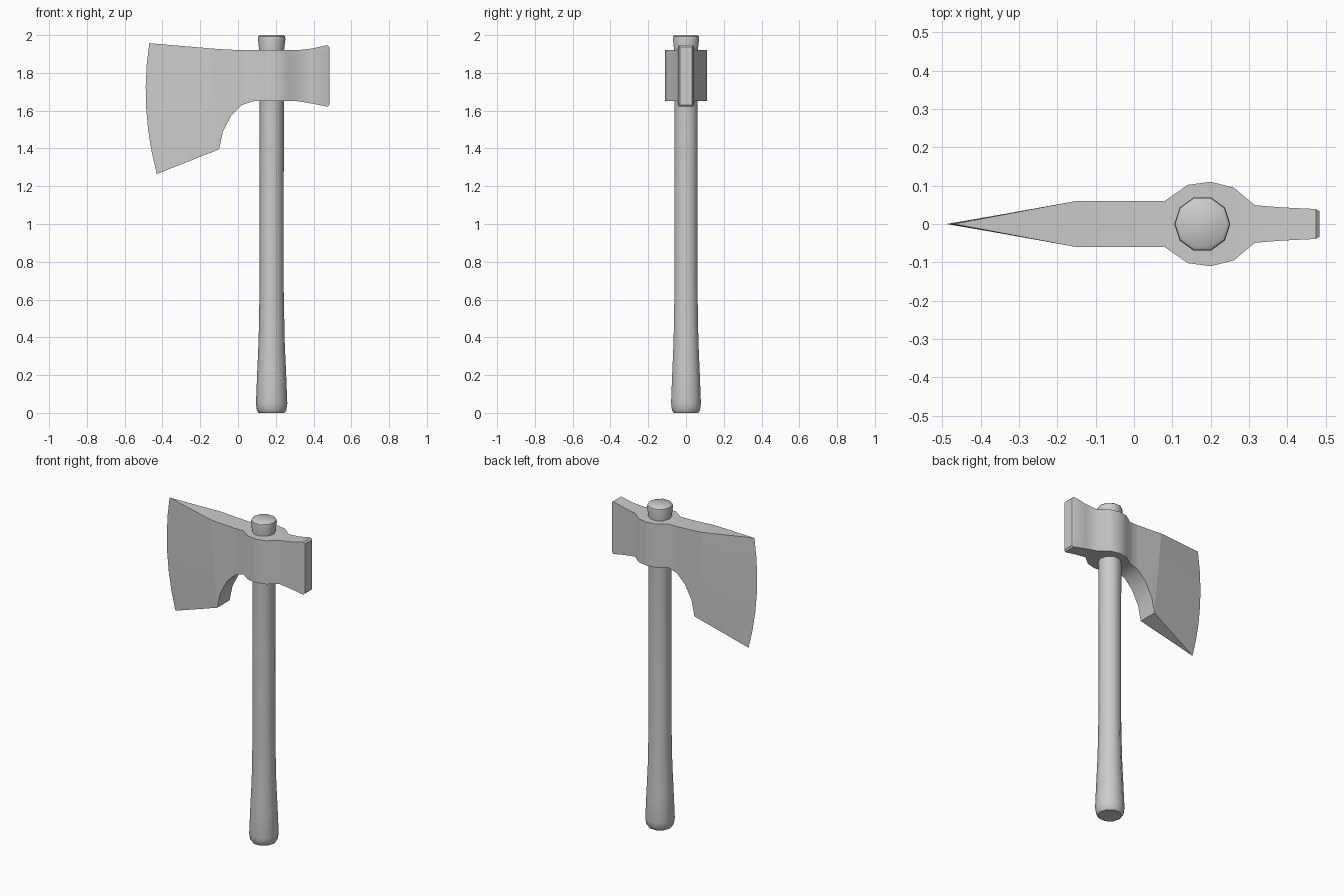
import bpy, bmesh
from math import sin, cos, tau, radians

if "Cube" in bpy.data.objects:
    bpy.data.objects.remove(bpy.data.objects["Cube"])


def loft(name, rings, angle):
    """Skin a list of equal-length point rings, cap both ends, shade by angle."""
    bm = bmesh.new()
    loops = [[bm.verts.new(p) for p in ring] for ring in rings]
    n = len(loops[0])
    for a, b in zip(loops, loops[1:]):
        for i in range(n):
            j = (i + 1) % n
            bm.faces.new((a[i], a[j], b[j], b[i]))
    bm.faces.new(loops[0])
    bm.faces.new(loops[-1])
    bmesh.ops.remove_doubles(bm, verts=bm.verts, dist=0.0005)
    bmesh.ops.recalc_face_normals(bm, faces=bm.faces)
    me = bpy.data.meshes.new(name)
    bm.to_mesh(me)
    bm.free()
    ob = bpy.data.objects.new(name, me)
    bpy.context.collection.objects.link(ob)
    bpy.context.view_layer.objects.active = ob
    ob.select_set(True)
    bpy.ops.object.shade_smooth_by_angle(angle=radians(angle))
    ob.select_set(False)
    return ob


# Handle: ten-sided shaft, (height, radius) profile with a flared grip
HX = 0.178
profile = [(0, 0.068), (0.012, 0.078), (0.05, 0.083), (0.2, 0.077), (0.38, 0.069),
           (0.65, 0.064), (1.2, 0.064), (1.92, 0.066), (1.98, 0.073),
           (1.993, 0.071), (2.0, 0.062)]
loft("handle", [[(HX + r * cos(tau * i / 10), r * sin(tau * i / 10), z)
                 for i in range(10)] for z, r in profile], 40)

# Axe head: columns of (top x, top z, bottom x, bottom z, half thickness, bow)
columns = [
    (-0.47, 1.957, -0.43, 1.265, 0.0005, 0.036),   # cutting edge
    (-0.15, 1.93, -0.10, 1.395, 0.06, 0),          # end of the bevel
    (-0.10, 1.926, -0.08, 1.49, 0.06, 0),          # bearded notch
    (-0.04, 1.923, -0.035, 1.575, 0.06, 0),
    (0.02, 1.92, 0.02, 1.63, 0.06, 0),
    (0.08, 1.92, 0.08, 1.65, 0.06, 0),             # eye around the handle
    (0.14, 1.92, 0.14, 1.65, 0.102, 0),
    (0.20, 1.92, 0.20, 1.65, 0.11, 0),
    (0.26, 1.92, 0.26, 1.65, 0.095, 0),
    (0.315, 1.92, 0.315, 1.65, 0.049, 0),          # poll
    (0.39, 1.929, 0.39, 1.638, 0.043, 0),
    (0.474, 1.947, 0.474, 1.621, 0.039, 0),
    (0.484, 1.937, 0.484, 1.631, 0.033, 0),
]
ROWS = 6


def column_ring(xt, zt, xb, zb, t, bow):
    side = []
    for i in range(ROWS + 1):
        u = i / ROWS
        side.append((xb + (xt - xb) * u - bow * 4 * u * (1 - u), zb + (zt - zb) * u))
    return [(x, -t, z) for x, z in side] + [(x, t, z) for x, z in reversed(side)]


# Collapse the cutting edge to a sharp line by giving it zero thickness
rings = [column_ring(*c) for c in columns]
rings[0] = [(x, 0, z) for x, y, z in rings[0]]
head_rings = rings[1:]
head = loft("axe_head", head_rings, 40)

# Blade bevel: replace the front cap with the wedge down to the edge
bm = bmesh.new()
bm.from_mesh(head.data)
cap = max(bm.faces, key=lambda f: len(f.verts) * 10 - f.calc_center_median().x)
shoulder = sorted(cap.verts, key=lambda v: v.co.z)
bm.faces.remove(cap)
edge = [bm.verts.new(p) for p in rings[0][:ROWS + 1]]
for s in (-1, 1):
    col = [v for v in shoulder if v.co.y * s > 0]
    for i in range(ROWS):
        bm.faces.new((edge[i], col[i], col[i + 1], edge[i + 1]))
for k in (0, ROWS):
    bm.faces.new((edge[k], *[v for v in shoulder if abs(v.co.z - (1.395, 1.93)[k > 0]) < 0.001]))
bmesh.ops.recalc_face_normals(bm, faces=bm.faces)
for f in bm.faces:
    f.smooth = True
bm.to_mesh(head.data)
bm.free()
bpy.context.view_layer.objects.active = head
head.select_set(True)
bpy.ops.object.shade_smooth_by_angle(angle=radians(40))
